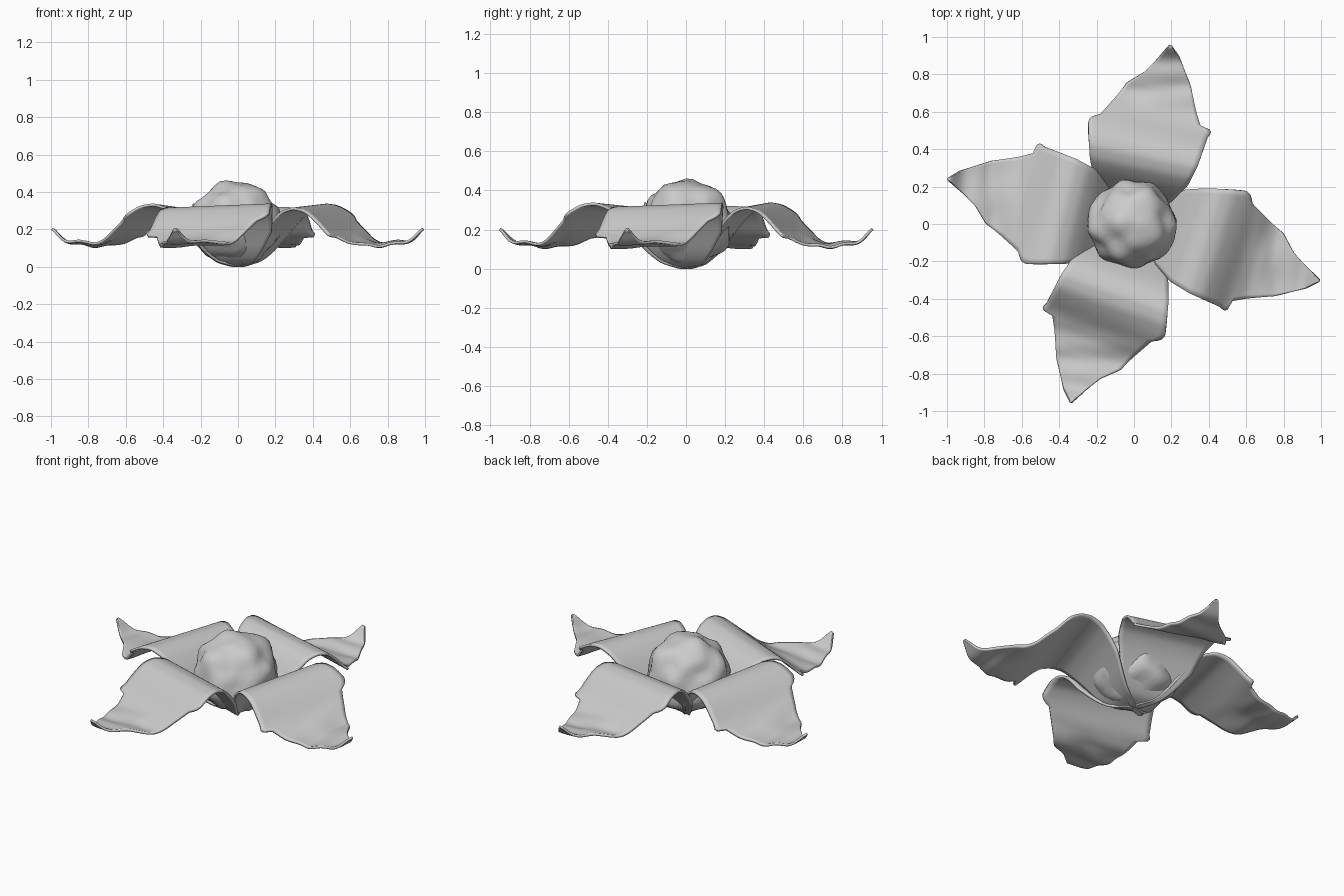
import bpy, math
from mathutils import Vector, noise

if "Cube" in bpy.data.objects:
    bpy.data.objects.remove(bpy.data.objects["Cube"])

# Petal curves along its length u: ridge height, and half-widths on both sides
HEIGHT = [(0, .004), (.09, .03), (.145, .085), (.20, .165), (.26, .245), (.32, .3), (.39, .322),
          (.46, .308), (.52, .265), (.60, .192), (.68, .142), (.75, .12), (.82, .12),
          (.88, .135), (.94, .14), (.98, .152), (1.035, .2)]
LEFT = [(0, .03), (.1, .13), (.21, .255), (.33, .30), (.45, .33), (.524, .345), (.55, .33),
        (.57, .29), (.68, .23), (.78, .185), (.86, .105), (.95, .05), (1.035, .006)]
RIGHT = [(0, .03), (.1, .1), (.173, .17), (.28, .238), (.395, .268), (.57, .29), (.605, .305),
         (.62, .24), (.69, .205), (.83, .15), (.98, .06), (1.035, .006)]


def lerp(table, u):
    for (a, p), (b, q) in zip(table, table[1:]):
        if u <= b:
            return p + (q - p) * (u - a) / (b - a)
    return table[-1][1]


def smooth(table, u, r=.02):
    return sum(lerp(table, min(1.035, max(0, u + k * r / 2))) for k in (-2, -1, 0, 1, 2)) / 5


def finish(obj, angle):
    bpy.ops.object.select_all(action='DESELECT')
    obj.select_set(True)
    bpy.context.view_layer.objects.active = obj
    bpy.ops.object.shade_smooth_by_angle(angle=math.radians(angle))


def make_petal(name, angle, scale, width):
    nu, nv = 80, 20
    c, s = math.cos(angle), math.sin(angle)
    verts, faces = [], []
    for i in range(nu + 1):
        u = 1.035 * i / nu
        lo, hi = -lerp(RIGHT, u) * width, lerp(LEFT, u) * width
        for j in range(nv + 1):
            v = lo + (hi - lo) * j / nv
            outer = min(1, max(0, (u - .55) / .25))
            # slight twist, plus wrinkles growing toward the tip
            twist = .035 * min(1, u / .4) + .05 * math.exp(-((u - .59) / .1) ** 2)
            z = smooth(HEIGHT, u) + twist * v
            z += .02 * outer * noise.noise(Vector((u * 5, v * 5, 3.1)))
            z += .005 * outer * math.sin(u * 38 + v * 14)
            verts.append((scale * (u * c - v * s), scale * (u * s + v * c), z))
    w = nv + 1
    for i in range(nu):
        for j in range(nv):
            a = i * w + j
            faces.append((a, a + w, a + w + 1, a + 1))
    mesh = bpy.data.meshes.new(name)
    mesh.from_pydata(verts, [], faces)
    obj = bpy.data.objects.new(name, mesh)
    bpy.context.collection.objects.link(obj)
    mod = obj.modifiers.new("thickness", 'SOLIDIFY')
    mod.thickness = .014
    mod.offset = 0
    finish(obj, 40)


# Four petals, each turned and sized a little differently
for name, turn, size, width in (("petal_right", 0, 1, 1), ("petal_back", 95.5, .94, 1.08),
                                ("petal_left", 183.4, .987, 1.01), ("petal_front", -92.5, .975, 1.06)):
    make_petal(name, math.radians(turn - 17), size, width)

# Lumpy flower centre
bpy.ops.mesh.primitive_ico_sphere_add(subdivisions=4, radius=1)
centre = bpy.context.object
centre.name = "flower_centre"
for vert in centre.data.vertices:
    d = vert.co.normalized()
    r = .235 + .034 * noise.noise(d * 2.1 + Vector((1.7, 4.2, .6)))
    p = d * r
    if p.z < 0:
        p.z *= .85
    vert.co = p + Vector((-.01, 0, .22))
finish(centre, 40)
